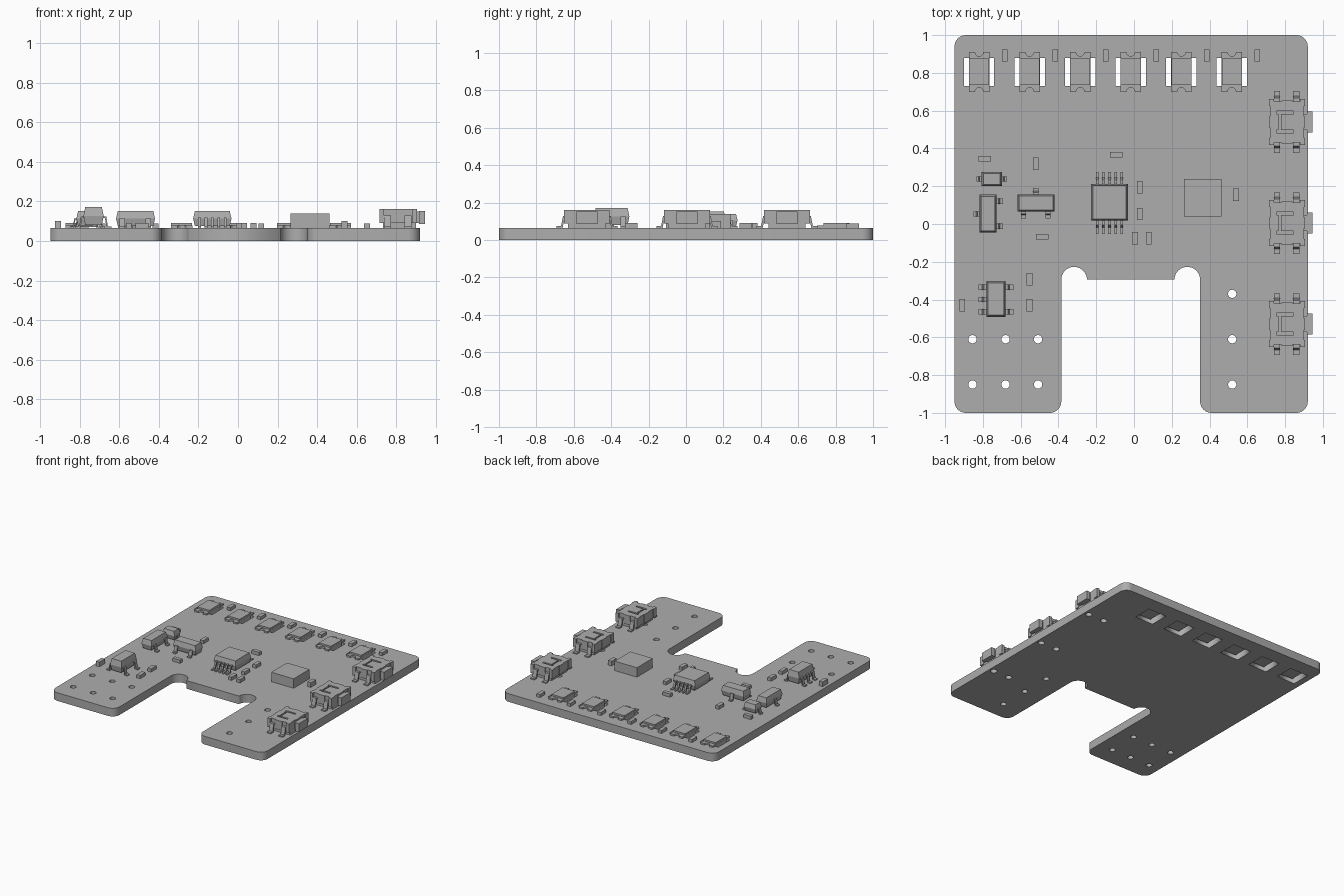
import bpy, bmesh, math
from mathutils import Matrix

if "Cube" in bpy.data.objects:
    bpy.data.objects.remove(bpy.data.objects["Cube"])

mat = bpy.data.materials.new("plain_grey")
mat.diffuse_color = (0.42, 0.42, 0.42, 1)
mat.use_nodes = True
mat.node_tree.nodes["Principled BSDF"].inputs["Base Color"].default_value = mat.diffuse_color
T = 0.065  # board top


def make(name, bm, loc=(0, 0, 0), turn=0):
    bmesh.ops.recalc_face_normals(bm, faces=bm.faces)
    bm.transform(Matrix.Translation(loc) @ Matrix.Rotation(turn, 4, 'Z'))
    me = bpy.data.meshes.new(name)
    bm.to_mesh(me)
    bm.free()
    me.materials.append(mat)
    ob = bpy.data.objects.new(name, me)
    bpy.context.collection.objects.link(ob)
    return ob


def loft(name, rings, loc=(0, 0, 0), turn=0):
    """Join equal rings of 3D points and cap both ends."""
    bm = bmesh.new()
    vs = [[bm.verts.new(p) for p in r] for r in rings]
    n = len(vs[0])
    for a, b in zip(vs, vs[1:]):
        for i in range(n):
            bm.faces.new((a[i], a[(i + 1) % n], b[(i + 1) % n], b[i]))
    bm.faces.new(vs[0])
    bm.faces.new(vs[-1])
    return make(name, bm, loc, turn)


def prism(name, pts, z0, z1, loc=(0, 0, 0), turn=0):
    return loft(name, [[(x, y, z) for x, y in pts] for z in (z0, z1)], loc, turn)


def rect(x0, x1, y0, y1):
    return [(x0, y0), (x1, y0), (x1, y1), (x0, y1)]


def box(name, x0, x1, y0, y1, z0, z1):
    return prism(name, rect(x0, x1, y0, y1), z0, z1)


def package(name, x0, x1, y0, y1, z0, z1, s=0.009):
    """Moulded body, widest at mid height."""
    rings = []
    for z, i in ((z0, s), ((z0 + z1) / 2, 0), (z1, s)):
        rings.append([(x, y, z) for x, y in rect(x0 + i, x1 - i, y0 + i, y1 - i)])
    return loft(name, rings)


def lead(name, x, y, turn, reach, width, top):
    """Gull-wing lead starting at the body wall and pointing along turn."""
    t, r = 0.009, reach
    prof = [(-0.012, top), (r * .35, top), (r * .55, T + t), (r, T + t), (r, T),
            (r * .4, T), (r * .2, top - t), (-0.012, top - t)]
    loft(name, [[(u, v, z) for u, z in prof] for v in (-width / 2, width / 2)],
         (x, y, 0), turn)


def arc(cx, cy, r, a0, a1, n=8):
    return [(cx + r * math.cos(math.radians(a0 + (a1 - a0) * i / n)),
             cy + r * math.sin(math.radians(a0 + (a1 - a0) * i / n))) for i in range(n + 1)]


E, W, N, S = 0, math.pi, math.pi / 2, -math.pi / 2
LEDS = [-0.82 + 0.2676 * i for i in range(6)]
BUTTONS = (0.54, 0.005, -0.53)

# Board: outline with rounded corners, relief arcs and through holes
R = 0.06
outline = (arc(-0.95 + R, -1 + R, R, 180, 270) + arc(-0.385 - R, -1 + R, R, 270, 360)
           + arc(-0.317, -0.295, 0.068, 180, 0, 16) + arc(0.282, -0.295, 0.068, 180, 0, 16)
           + arc(0.35 + R, -1 + R, R, 180, 270) + arc(0.92 - R, -1 + R, R, 270, 360)
           + arc(0.92 - R, 1 - R, R, 0, 90) + arc(-0.95 + R, 1 - R, R, 90, 180))
loops = [outline] + [rect(x - 0.08, x + 0.08, 0.73, 0.88) for x in LEDS]
drills = [(x, y, 0.022) for x in (-0.855, -0.68, -0.508, 0.52) for y in (-0.61, -0.85)]
drills += [(0.52, -0.37, 0.022)]
drills += [(x, y, 0.024) for x in (0.74, 0.88) for y in BUTTONS]
loops += [arc(x, y, r, 0, 345, 23) for x, y, r in drills]
cu = bpy.data.curves.new("board_outline", 'CURVE')
cu.dimensions, cu.fill_mode, cu.extrude = '2D', 'BOTH', T / 2
for pts in loops:
    sp = cu.splines.new('POLY')
    sp.points.add(len(pts) - 1)
    for p, (x, y) in zip(sp.points, pts):
        p.co = (x, y, 0, 1)
    sp.use_cyclic_u = True
tmp = bpy.data.objects.new("board_outline", cu)
bpy.context.collection.objects.link(tmp)
me = bpy.data.meshes.new_from_object(tmp.evaluated_get(bpy.context.evaluated_depsgraph_get()))
bpy.data.objects.remove(tmp)
bm = bmesh.new()
bm.from_mesh(me)
bmesh.ops.remove_doubles(bm, verts=bm.verts, dist=1e-5)
board = make("board", bm, (0, 0, T / 2))
for p in board.data.polygons:
    p.material_index = 0

# Lights: notched bodies over the slots, lens reaching down
for x in LEDS:
    pts = ([(-0.054, -0.105)] + arc(0, -0.105, 0.022, 180, 0, 6) + [(0.054, -0.105), (0.054, 0.105)]
           + arc(0, 0.105, 0.022, 0, -180, 6) + [(-0.054, 0.105)])
    prism("light_base", pts, T, T + 0.013, (x, 0.805, 0))
    box("light_body", x - 0.053, x + 0.053, 0.735, 0.875, T + 0.01, T + 0.026)
    box("light_lens", x - 0.053, x + 0.053, 0.74, 0.87, 0.025, T + 0.01)


# Small chips: (x, y, lengthwise turn, height)
def chip(x, y, turn, h):
    box_pts = rect(-0.033, 0.033, -0.015, 0.015)
    prism("chip_part", box_pts, T, T + h, (x, y, 0), turn)


for x in LEDS:
    chip(x + 0.135, 0.892, N, 0.024)
for x, y in ((-0.79, 0.345), (-0.095, 0.367), (-0.485, -0.067)):
    chip(x, y, E, 0.026)
for x, y in ((-0.52, 0.318), (0.03, 0.195), (0.03, 0.053), (0.005, -0.075), (0.078, -0.075),
             (-0.553, -0.292), (-0.553, -0.43)):
    chip(x, y, N, 0.026)
for x, y in ((0.54, 0.155), (-0.91, -0.43)):
    chip(x, y, N, 0.037)

# Controller with five leads per side
package("controller_body", -0.227, -0.033, 0.018, 0.212, 0.075, 0.152)
for i in range(5):
    x = -0.195 + 0.0325 * i
    lead("controller_lead", x, 0.21, N, 0.065, 0.014, 0.118)
    lead("controller_lead", x, 0.02, S, 0.072, 0.014, 0.118)

# Plain square module
box("module", 0.265, 0.462, 0.04, 0.238, T, 0.14)

# Wide transistor
package("transistor_body", -0.617, -0.42, 0.065, 0.157, 0.075, 0.152)
lead("transistor_lead", -0.52, 0.155, N, 0.035, 0.028, 0.115)
for x in (-0.585, -0.455):
    lead("transistor_lead", x, 0.067, S, 0.037, 0.028, 0.115)

# Upright transistor
package("transistor_body", -0.818, -0.728, -0.045, 0.155, 0.075, 0.152)
lead("transistor_lead", -0.816, 0.053, W, 0.035, 0.028, 0.115)
for y in (-0.012, 0.12):
    lead("transistor_lead", -0.73, y, E, 0.037, 0.028, 0.115)

# Diode
package("diode_body", -0.807, -0.70, 0.2, 0.276, 0.072, 0.14)
lead("diode_lead", -0.70, 0.238, E, 0.028, 0.028, 0.105)
lead("diode_lead", -0.807, 0.238, W, 0.028, 0.028, 0.105)

# Regulator
package("regulator_body", -0.782, -0.68, -0.492, -0.303, 0.08, 0.172)
for y in (-0.335, -0.4, -0.465):
    lead("regulator_lead", -0.78, y, W, 0.043, 0.028, 0.125)
    if y != -0.4:
        lead("regulator_lead", -0.682, y, E, 0.043, 0.028, 0.125)

# Side push buttons
for y in BUTTONS:
    box("button_base", 0.735, 0.9, y - 0.1, y + 0.1, T, 0.13)
    quarter = [(0.095, 0.03), (0.09, 0.03), (0.09, 0.085), (0.095, 0.085), (0.095, 0.122),
               (0.07, 0.122), (0.07, 0.108), (0.028, 0.108), (0.028, 0.115)]
    right = quarter + [(-a, b) for a, b in reversed(quarter)]
    pts = right + [(a, -b) for a, b in reversed(right)]
    cover = prism("button_cover", pts, 0.09, 0.162, (0.81, y, 0))
    # I-shaped recess in the cover
    cut = prism("recess_cutter", [(-0.055, -0.058), (0.035, -0.058), (0.035, -0.043), (-0.033, -0.043),
                                  (-0.033, 0.043), (0.035, 0.043), (0.035, 0.058), (-0.055, 0.058),
                                  (-0.055, 0.043), (-0.045, 0.043), (-0.045, -0.043),
                                  (-0.055, -0.043)], 0.145, 0.18, (0.81, y, 0))
    cut.hide_render = True
    cut.hide_set(True)
    mod = cover.modifiers.new("recess", 'BOOLEAN')
    mod.operation, mod.object, mod.solver = 'DIFFERENCE', cut, 'EXACT'
    # Bent tabs on both long sides
    for x in (0.757, 0.86):
        lead("button_tab", x, y + 0.108, N, 0.055, 0.034, 0.13)
        lead("button_tab", x, y - 0.108, S, 0.055, 0.034, 0.13)
    # Plunger
    box("button_stem", 0.895, 0.922, y - 0.042, y + 0.042, 0.09, 0.15)
    box("button_head", 0.916, 0.946, y - 0.056, y + 0.056, 0.085, 0.152)
